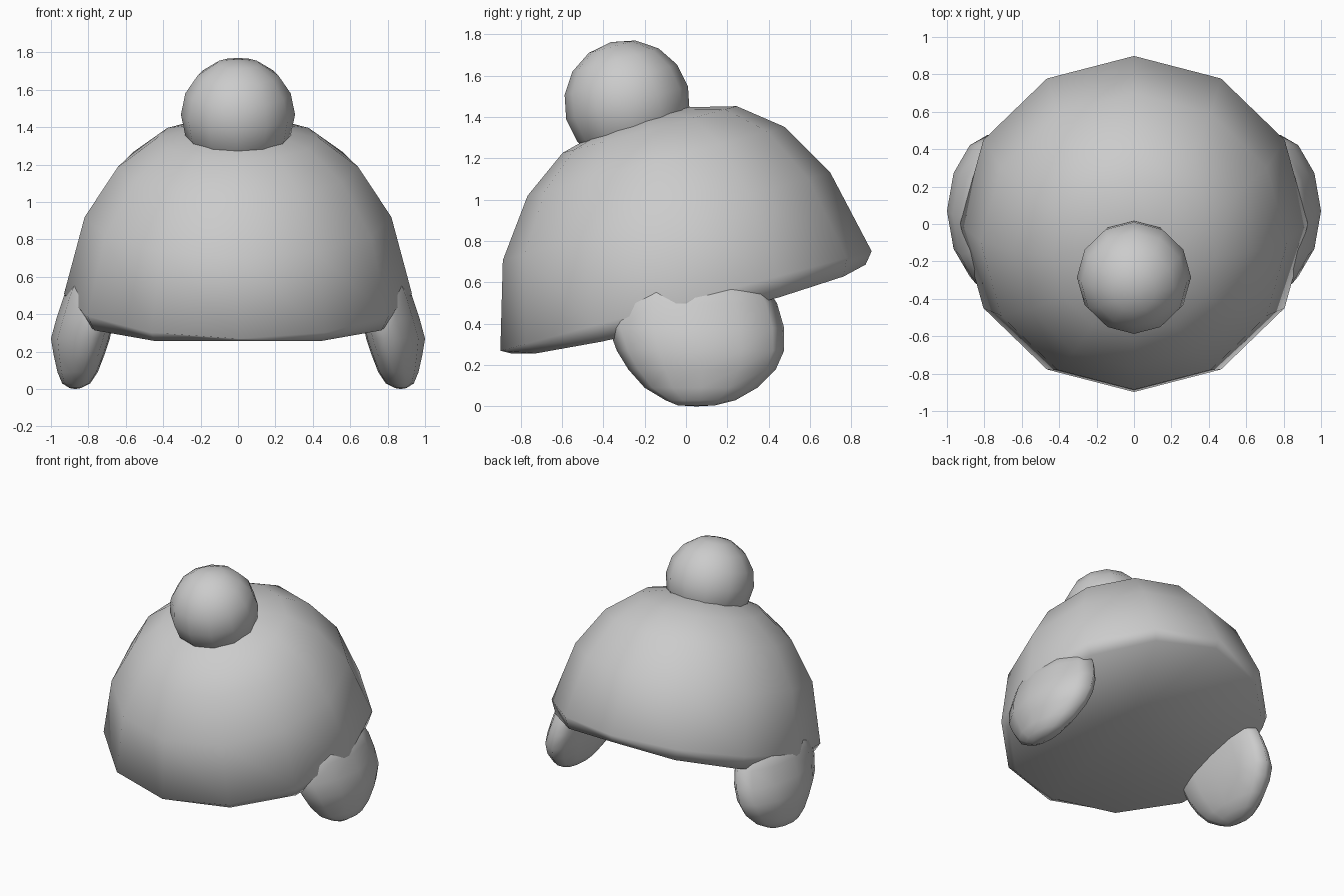
import bpy, bmesh, math

if "Cube" in bpy.data.objects:
    bpy.data.objects.remove(bpy.data.objects["Cube"])

TILT = math.radians(15)


def loft(name, rings, start, end):
    """Skin a stack of equal rings and close both ends with a pole point."""
    bm = bmesh.new()
    vr = [[bm.verts.new(p) for p in ring] for ring in rings]
    n = len(vr[0])
    for a, b in zip(vr, vr[1:]):
        for i in range(n):
            j = (i + 1) % n
            bm.faces.new((a[i], a[j], b[j], b[i]))
    for ring, pole in ((vr[0], start), (vr[-1], end)):
        p = bm.verts.new(pole)
        for i in range(n):
            bm.faces.new((ring[i], ring[(i + 1) % n], p))
    bmesh.ops.recalc_face_normals(bm, faces=bm.faces)
    mesh = bpy.data.meshes.new(name)
    bm.to_mesh(mesh)
    bm.free()
    mesh.shade_smooth()
    ob = bpy.data.objects.new(name, mesh)
    bpy.context.collection.objects.link(ob)
    return ob


# Hat dome: 12-sided rings (radius, height, backward shift), tilted forward
angles = [math.radians(30 * i) for i in range(12)]
profile = [(0.93, 0.0, 0.0), (0.82, 0.42, 0.015), (0.644, 0.69, 0.035),
           (0.436, 0.847, 0.045), (0.2, 0.906, 0.04)]
# The underside edge dips toward the ear flaps
rings = [[(0.885 * math.sin(a), 0.885 * math.cos(a),
           -0.04 - 0.06 * abs(math.sin(a)) - 0.015 * math.cos(a)) for a in angles]]
rings += [[(r * math.sin(a), s + r * math.cos(a), h) for a in angles]
          for r, h, s in profile]
dome = loft("hat_dome", rings, (0, 0, 0.04), (0, 0.04, 0.92))
dome.rotation_euler.x = TILT
dome.location.z = 0.51

# Ear flaps: horizontal sections (z, front y, back y, outer x, inner x)
sections = [(0.62, -0.28, 0.36, 0.87, 0.64), (0.50, -0.36, 0.44, 0.93, 0.65),
            (0.38, -0.375, 0.475, 0.97, 0.665), (0.27, -0.335, 0.475, 1.0, 0.685),
            (0.18, -0.28, 0.435, 0.985, 0.715), (0.09, -0.20, 0.345, 0.965, 0.75),
            (0.03, -0.10, 0.24, 0.94, 0.79), (0.005, -0.04, 0.14, 0.90, 0.84)]
for side, label in ((1, "right"), (-1, "left")):
    rings = []
    for z, y0, y1, xo, xi in sections:
        half, mid = (y1 - y0) / 2, (xo + xi) / 2
        ring = []
        for a in angles:
            dy = half * math.cos(a)
            x = mid + (xo - xi) / 2 * math.sin(a) - 0.35 * dy * dy
            ring.append((side * x, (y0 + y1) / 2 + dy, z))
        rings.append(ring)
    loft("ear_flap_" + label, rings, (side * 0.75, 0.04, 0.64), (side * 0.87, 0.05, 0.0))

# Pompom
bpy.ops.mesh.primitive_uv_sphere_add(segments=12, ring_count=8, radius=0.305,
                                     location=(0, -0.285, 1.468),
                                     rotation=(TILT, 0, 0))
pompom = bpy.context.object
pompom.name = "pompom"
pompom.data.shade_smooth()
